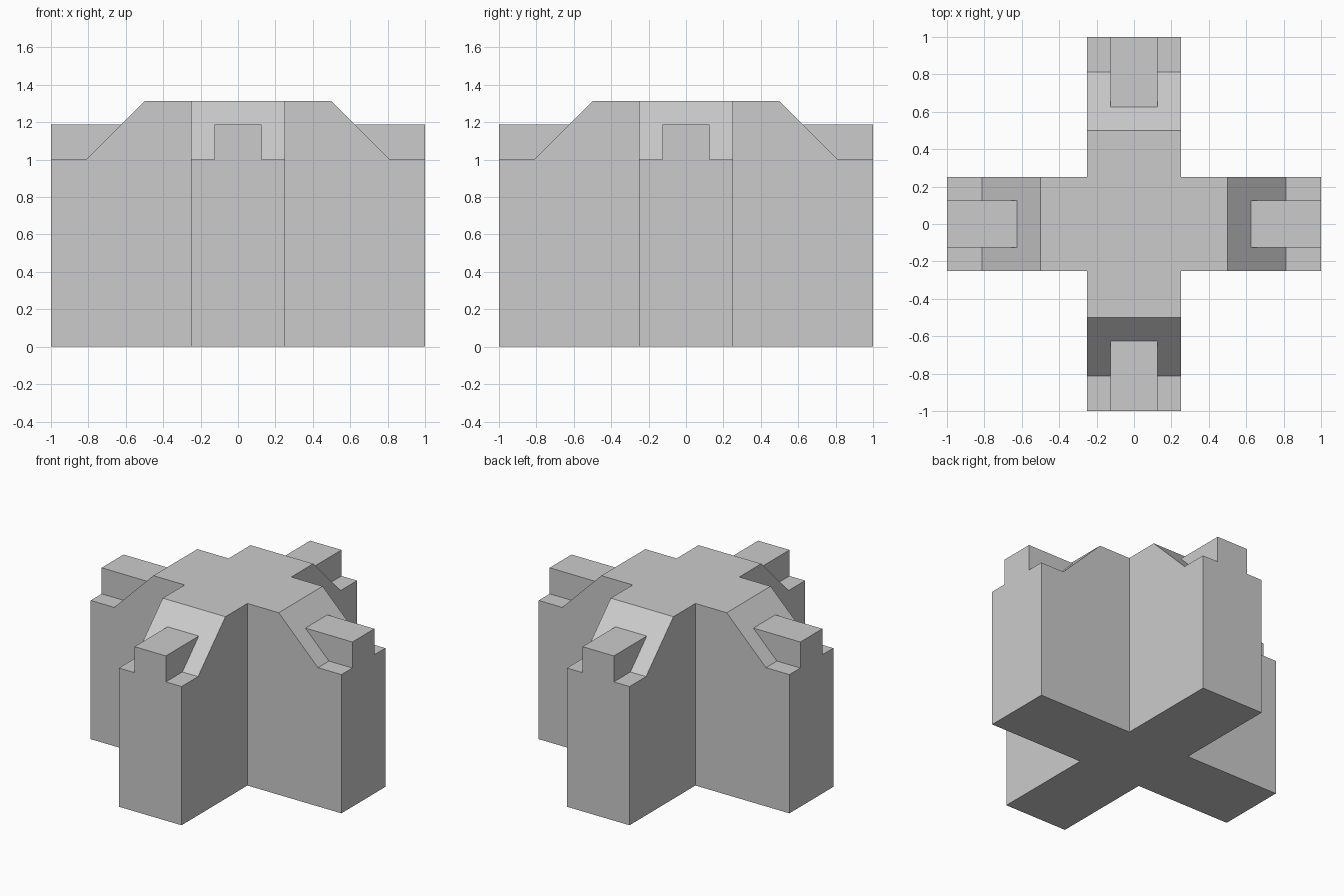
import bpy, bmesh
from math import pi
from mathutils import Matrix, Vector

if "Cube" in bpy.data.objects:
    bpy.data.objects.remove(bpy.data.objects["Cube"])

HALF, RAIL = 0.25, 0.125           # half widths of an arm and of its top rail
TOP, SHOULDER, RAIL_TOP = 1.3125, 1.0, 1.1875

# Side profiles (distance from centre, height): open path from core top round to core bottom
arm_profile = [(HALF, TOP), (0.5, TOP), (0.625, RAIL_TOP), (0.8125, SHOULDER),
               (1, SHOULDER), (1, 0), (HALF, 0)]
rail_profile = [(HALF, TOP), (0.5, TOP), (0.625, RAIL_TOP), (1, RAIL_TOP),
                (1, SHOULDER), (1, 0), (HALF, 0)]
rail_wall = [(0.625, RAIL_TOP), (1, RAIL_TOP), (1, SHOULDER), (0.8125, SHOULDER)]

bm = bmesh.new()


def face(points, rot):
    bm.faces.new([bm.verts.new(rot @ Vector(p)) for p in points])


def strip(profile, y0, y1, rot):
    for (xa, za), (xb, zb) in zip(profile, profile[1:]):
        face([(xa, y0, za), (xa, y1, za), (xb, y1, zb), (xb, y0, zb)], rot)


def wall(profile, y, rot):
    face([(x, y, z) for x, z in profile], rot)


# Four identical arms, each with a raised rail breaking out of the slope
ring = []
for i in range(4):
    rot = Matrix.Rotation(i * pi / 2, 3, 'Z')
    strip(arm_profile, -HALF, -RAIL, rot)
    strip(rail_profile, -RAIL, RAIL, rot)
    strip(arm_profile, RAIL, HALF, rot)
    for side in (-1, 1):
        wall(arm_profile, side * HALF, rot)
        wall(rail_wall, side * RAIL, rot)
    ring += [rot @ Vector((HALF, y, 0)) for y in (-HALF, -RAIL, RAIL)]

# Central core caps
for z in (0, TOP):
    face([(p.x, p.y, z) for p in ring], Matrix.Identity(3))

# Weld into one closed solid and merge coplanar faces
bmesh.ops.remove_doubles(bm, verts=bm.verts[:], dist=1e-4)
bmesh.ops.recalc_face_normals(bm, faces=bm.faces[:])
bmesh.ops.dissolve_limit(bm, angle_limit=0.01, verts=bm.verts[:], edges=bm.edges[:])

mesh = bpy.data.meshes.new("cross_block")
bm.to_mesh(mesh)
bm.free()
bpy.context.collection.objects.link(bpy.data.objects.new("cross_block", mesh))
